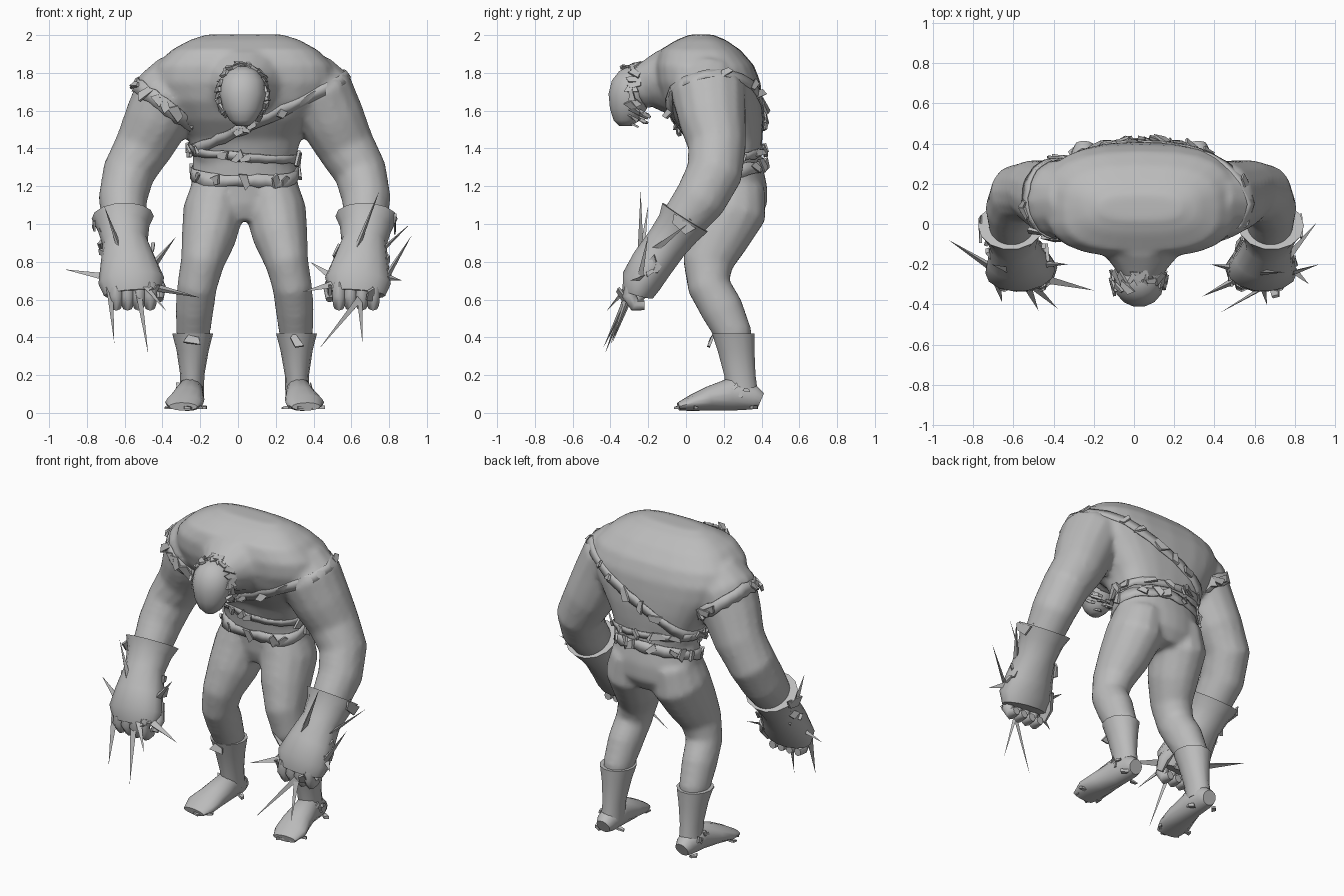
import bpy, bmesh, math, random
from mathutils import Vector
from mathutils.bvhtree import BVHTree

random.seed(4)
if "Cube" in bpy.data.objects:
    bpy.data.objects.remove(bpy.data.objects["Cube"])

MID = 0.035  # body centre line
grey = bpy.data.materials.new("plain_grey")
grey.use_nodes = True
grey.diffuse_color = (0.5, 0.5, 0.5, 1)
grey.node_tree.nodes["Principled BSDF"].inputs["Base Color"].default_value = (0.5, 0.5, 0.5, 1)


def finish(name, bm, angle=40):
    bmesh.ops.recalc_face_normals(bm, faces=bm.faces)
    mesh = bpy.data.meshes.new(name)
    bm.to_mesh(mesh)
    bm.free()
    mesh.materials.append(grey)
    obj = bpy.data.objects.new(name, mesh)
    bpy.context.collection.objects.link(obj)
    bpy.ops.object.select_all(action="DESELECT")
    obj.select_set(True)
    bpy.context.view_layer.objects.active = obj
    bpy.ops.object.shade_smooth_by_angle(angle=math.radians(angle))
    return obj


def tube(bm, rows, side=1, flat=False, sides=14, power=1.0):
    """Loft ellipses; each row is x, y, z, side radius, depth radius."""
    pts = [Vector((MID + side * r[0], r[1], r[2])) for r in rows]
    rings = []
    for i, (p, r) in enumerate(zip(pts, rows)):
        t = (pts[min(i + 1, len(pts) - 1)] - pts[max(i - 1, 0)]).normalized()
        if flat:
            t = Vector((0, 0, 1))
        u = Vector((1, 0, 0))
        u = (u - t * u.dot(t)).normalized()
        v = t.cross(u)
        ring = []
        for k in range(sides):
            a = math.tau * k / sides
            c, s = math.cos(a), math.sin(a)
            c, s = (math.copysign(abs(w) ** power, w) for w in (c, s))
            ring.append(bm.verts.new(p + u * r[3] * c + v * r[4] * s))
        rings.append(ring)
    for a, b in zip(rings, rings[1:]):
        for k in range(sides):
            n = (k + 1) % sides
            bm.faces.new((a[k], a[n], b[n], b[k]))
    bm.faces.new(rings[0])
    bm.faces.new(rings[-1])


def spike(bm, base, tip, r):
    """Three sided tapering blade."""
    base, tip = Vector(base), Vector(tip)
    d = (tip - base).normalized()
    u = d.orthogonal().normalized()
    v = d.cross(u)
    ring = [bm.verts.new(base + r * (u * math.cos(a) + v * 0.6 * math.sin(a)))
            for a in (0, math.tau / 3, math.tau * 2 / 3)]
    top = bm.verts.new(tip)
    bm.faces.new(ring)
    for k in range(3):
        bm.faces.new((ring[k], ring[(k + 1) % 3], top))


def scrap(bm, p, n, size):
    """Flat ragged plate lying against a surface."""
    t = n.cross(Vector([random.uniform(-1, 1) for _ in range(3)])).normalized()
    w = n.cross(t) * size * random.uniform(.2, .3)
    t = t * size * 0.5
    low = [bm.verts.new(p + q) for q in (-t - w, -t * .7 + w, t * .6 + w, t - w * .4)]
    top = [bm.verts.new(q.co + n * random.uniform(.006, .02)) for q in low]
    bm.faces.new(low)
    bm.faces.new(top)
    for k in range(4):
        m = (k + 1) % 4
        bm.faces.new((low[k], low[m], top[m], top[k]))


# Body: hips, chest, neck, arms and legs fused into one skin
bm = bmesh.new()
hips = [(1.02, .2, .12, .38), (1.1, .27, .09, .43), (1.2, .285, .08, .43), (1.34, .275, .06, .4),
        (1.45, .29, .02, .405)]
chest = [(1.34, .265, .07, .39), (1.45, .3, .02, .405), (1.55, .37, -.07, .41), (1.65, .45, -.13, .405),
         (1.75, .49, -.16, .395), (1.84, .47, -.165, .36), (1.92, .39, -.14, .29), (1.975, .29, -.05, .21),
         (2.003, .2, .02, .14)]
for part, power in ((hips, 1), (chest, .72)):
    tube(bm, [(0, (f + b) / 2, z, w, (b - f) / 2) for z, w, f, b in part], flat=True, sides=24, power=power)
tube(bm, [(0, .0, 1.76, .28, .18), (0, -.14, 1.75, .2, .165), (0, -.22, 1.73, .13, .12), (0, -.27, 1.7, .1, .11)])
arm = [(.33, .12, 1.76, .17, .17), (.4, .12, 1.69, .185, .2), (.465, .14, 1.55, .175, .18),
       (.535, .165, 1.41, .155, .155), (.615, .15, 1.27, .14, .15), (.645, .075, 1.13, .13, .14),
       (.64, -.02, 1.01, .115, .12), (.63, -.1, .9, .09, .09)]
leg = [(.14, .25, 1.2, .14, .17), (.165, .24, 1.07, .162, .19), (.19, .17, .93, .146, .165),
       (.225, .115, .79, .115, .135), (.252, .122, .67, .106, .115), (.265, .19, .55, .102, .115),
       (.272, .25, .42, .09, .1), (.275, .28, .25, .055, .07)]
for s in (-1, 1):
    tube(bm, arm, s)
    tube(bm, leg, s)
body = finish("body", bm)
mod = body.modifiers.new("fuse", "REMESH")
mod.mode = "VOXEL"
mod.voxel_size = 0.018
mod.use_smooth_shade = True
mod = body.modifiers.new("soften", "SMOOTH")
mod.iterations = 5
skin = BVHTree.FromObject(body, bpy.context.evaluated_depsgraph_get())

# Head with a chin and a ragged mask band
bm = bmesh.new()
tube(bm, [(-.01, -.32, 1.52, .035, .035), (-.01, -.315, 1.55, .07, .07), (-.01, -.305, 1.61, .105, .1),
          (-.01, -.3, 1.69, .123, .113), (-.01, -.285, 1.76, .115, .11), (-.01, -.275, 1.81, .08, .08),
          (-.01, -.27, 1.835, .03, .03)], flat=True)
finish("head", bm, 60)
bm = bmesh.new()
for i in range(24):
    a = math.pi * (-.2 + 1.4 * i / 23)
    n = Vector((math.cos(a), -.25, math.sin(a))).normalized()
    p = Vector((MID - .01 + .125 * math.cos(a), -.25 - random.uniform(0, .07), 1.69 + .15 * math.sin(a)))
    scrap(bm, p, n, random.uniform(.06, .1))
for i in range(12):
    p = Vector((MID + random.uniform(-.1, .08), random.uniform(-.3, -.2), random.uniform(1.53, 1.6)))
    scrap(bm, p, Vector((0, -.5, -1)).normalized(), .07)
finish("mask_scraps", bm, 10)


# Straps laid over the skin
def band(name, centre, normal, width, reach=1.0, from_outside=False):
    o, n = Vector(centre), Vector(normal).normalized()
    u = (Vector((1, 0, 0)) - n * n.x).normalized()
    v = n.cross(u)
    count = 32
    bm = bmesh.new()
    rows = []
    for k in range(count):
        a = math.tau * k / count
        d = u * math.cos(a) + v * math.sin(a)
        pair = []
        for e in (-.5, .5):
            start = o + n * width * (e + random.uniform(-.12, .12))
            if from_outside and d.x > 0.1:
                hit = skin.ray_cast(start + d * .8, -d)[0]
            else:
                hit = skin.ray_cast(start, d)[0]
            dist = min((hit - start).length if hit else reach, reach)
            pair.append(bm.verts.new(start + d * (dist + random.uniform(.006, .014))))
        rows.append(pair)
    for k in range(count):
        a, b = rows[k], rows[(k + 1) % count]
        bm.faces.new((a[0], b[0], b[1], a[1]))
    places = [a.co.lerp(b.co, .5) for a, b in random.sample(rows, 13)]
    finish(name, bm, 20).modifiers.new("thickness", "SOLIDIFY").thickness = 0.01
    bm = bmesh.new()
    for p in places:
        scrap(bm, p, (p - o).normalized(), random.uniform(.06, .1))
    finish(name + "_scraps", bm, 10)


band("lower_belt", (MID, .24, 1.27), (0, -.25, 1), .06)
band("upper_belt", (MID, .23, 1.37), (.08, -.1, 1), .045)
band("chest_sash", (MID, .14, 1.53), (-.5, -.15, 1), .055, from_outside=True)
band("arm_strap", (MID - .43, .13, 1.63), (.6, 0, .8), .07, .2)

# Gauntlets, fists and boots
for s, word in ((1, "left"), (-1, "right")):
    bm = bmesh.new()
    tube(bm, [(.645, -.005, 1.035, .165, .145), (.642, -.04, .98, .138, .125), (.632, -.1, .9, .12, .115),
              (.615, -.18, .79, .15, .115), (.6, -.235, .7, .175, .11), (.595, -.255, .63, .15, .085)], s)
    for x in (.68, .62, .56, .5):
        tube(bm, [(x, -.28, .68, .036, .04), (x, -.3, .62, .036, .038),
                  (x, -.27, .57, .032, .034), (x, -.22, .57, .024, .026)], s, sides=8)
    tube(bm, [(.49, -.17, .74, .04, .045), (.45, -.22, .66, .035, .04), (.45, -.26, .6, .02, .025)], s, sides=8)
    finish(word + "_gauntlet", bm, 45)

    bm = bmesh.new()
    tube(bm, [(.275, .25, .42, .108, .115), (.275, .265, .33, .085, .1), (.277, .285, .2, .064, .085),
              (.28, .3, .09, .064, .085)], s, flat=True)
    tube(bm, [(.282, .395, .065, .045, .045), (.283, .36, .08, .062, .065), (.288, .24, .1, .07, .09),
              (.302, .12, .075, .09, .065), (.32, .03, .052, .102, .043), (.325, -.04, .033, .075, .022)], s)
    for x, y in ((.24, .0), (.3, -.04), (.37, -.02), (.4, .05), (.22, .3), (.34, .36)):
        scrap(bm, Vector((MID + s * x, y, .02)), Vector((0, 0, 1)), .05)
    for k in range(5):
        scrap(bm, Vector((MID + s * .345, .2 + .03 * k, .1 + .02 * (k % 3))), Vector((s, 0, 0)), .04)
    scrap(bm, Vector((MID + s * .275, .14, .38)), Vector((0, -1, .4)).normalized(), .09)
    finish(word + "_boot", bm, 45)

    # Torn patches on each gauntlet
    bm = bmesh.new()
    for k in range(28):
        f, a = random.random(), random.uniform(0, math.tau)
        n = Vector((math.cos(a), math.sin(a) * .8, math.sin(a) * .5)).normalized()
        centre = Vector((MID + s * (.64 - .04 * f), -.02 - .23 * f, 1.0 - .33 * f))
        scrap(bm, centre + n * (.115 + .045 * f * abs(n.x)), n, random.uniform(.05, .09))
    scrap(bm, Vector((MID + s * .79, -.02, 1.0)), Vector((s, 0, 0)), .14)
    finish(word + "_gauntlet_scraps", bm, 10)

# Long blades and thorns around each fist
blades = {
    "right": [((-.53, -.3, .66), (-.475, -.43, .31)), ((-.68, -.28, .66), (-.655, -.39, .37)),
              ((-.42, -.28, .66), (-.2, -.33, .61)), ((-.7, -.22, .72), (-.92, -.08, .76)),
              ((-.6, -.24, .8), (-.71, -.2, 1.1)), ((-.45, -.2, .78), (-.33, -.2, .93)),
              ((-.5, -.3, .68), (-.38, -.42, .54))],
    "left": [((.69, -.29, .66), (.43, -.44, .34)), ((.64, -.29, .66), (.66, -.4, .36)),
             ((.76, -.25, .68), (.92, -.2, .94)), ((.6, -.24, .8), (.75, -.24, 1.18)),
             ((.5, -.22, .72), (.38, -.2, .8)), ((.78, -.22, .72), (.87, -.3, .7)),
             ((.5, -.28, .68), (.34, -.36, .64)), ((.75, -.18, .85), (.91, .01, 1.0))],
}
for word, pairs in blades.items():
    bm = bmesh.new()
    for base, tip in pairs:
        spike(bm, base, tip, .026)
    finish(word + "_blades", bm, 10)
